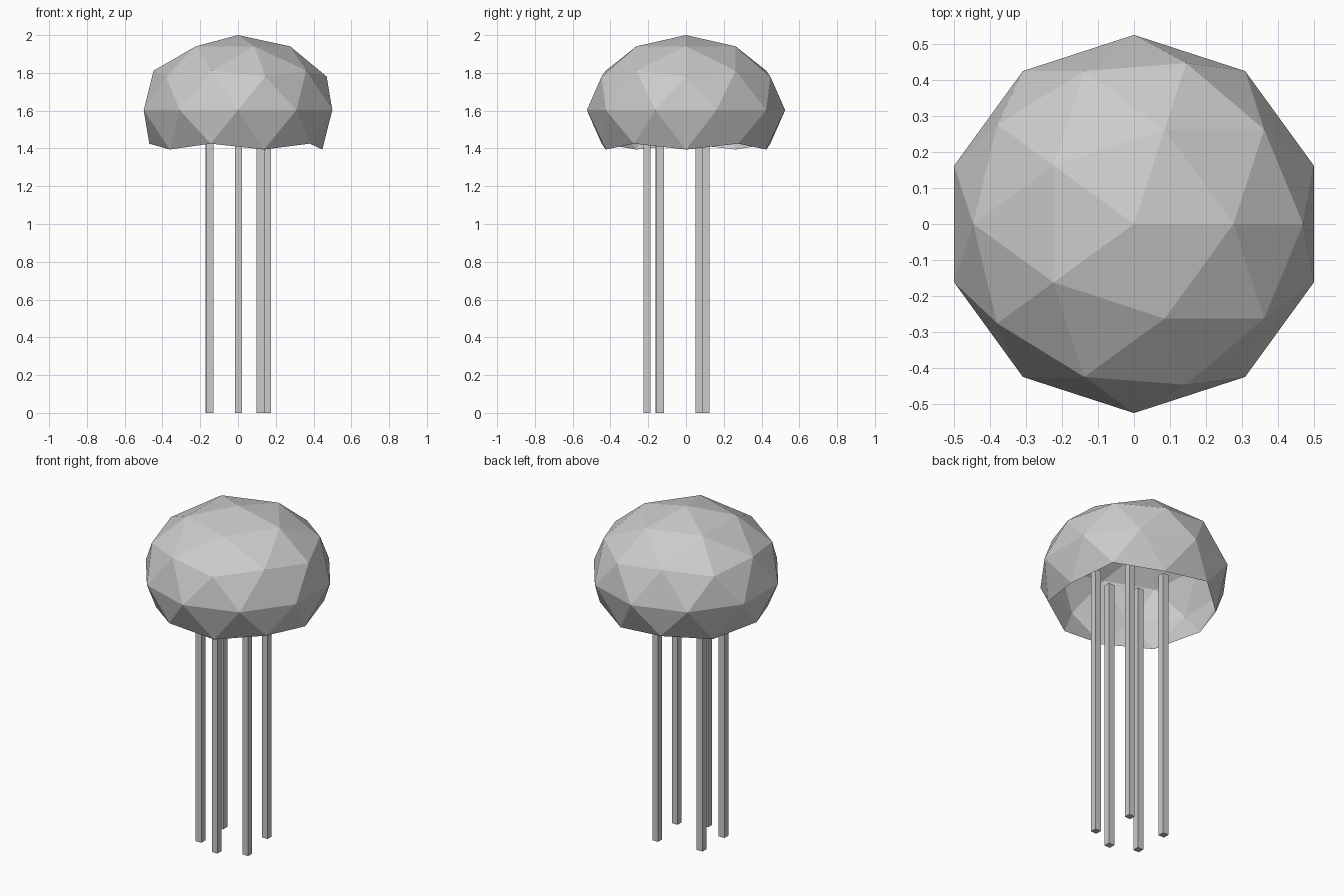
import bpy
import bmesh

cube = bpy.data.objects.get("Cube")
if cube:
    bpy.data.objects.remove(cube, do_unlink=True)

# Single pale grey finish
grey = bpy.data.materials.new("pale_grey")
grey.use_nodes = True
grey.diffuse_color = (0.6, 0.6, 0.6, 1)
grey.node_tree.nodes["Principled BSDF"].inputs["Base Color"].default_value = grey.diffuse_color


def add_object(name, bm):
    mesh = bpy.data.meshes.new(name)
    bm.to_mesh(mesh)
    bm.free()
    mesh.materials.append(grey)
    obj = bpy.data.objects.new(name, mesh)
    bpy.context.collection.objects.link(obj)
    return obj


# Faceted bell: squashed icosphere, open underneath with a zigzag rim
bm = bmesh.new()
bmesh.ops.create_icosphere(bm, subdivisions=2, radius=1)
underside = [v for v in bm.verts if v.co.z < -0.7]
bmesh.ops.delete(bm, geom=underside, context='VERTS')
bmesh.ops.scale(bm, vec=(0.525, 0.525, 0.397), verts=bm.verts)
bell = add_object("bell", bm)
bell.location.z = 1.603

# Five thin square tentacles hanging from inside the bell
LENGTH, WIDTH = 1.635, 0.038
positions = [(-0.15, -0.142), (0.002, -0.206), (-0.152, 0.069),
             (0.157, -0.136), (0.118, 0.105)]
for i, (x, y) in enumerate(positions, 1):
    bm = bmesh.new()
    bmesh.ops.create_cube(bm, size=1)
    bmesh.ops.scale(bm, vec=(WIDTH, WIDTH, LENGTH), verts=bm.verts)
    tentacle = add_object(f"tentacle_{i}", bm)
    tentacle.location = (x, y, LENGTH / 2)
